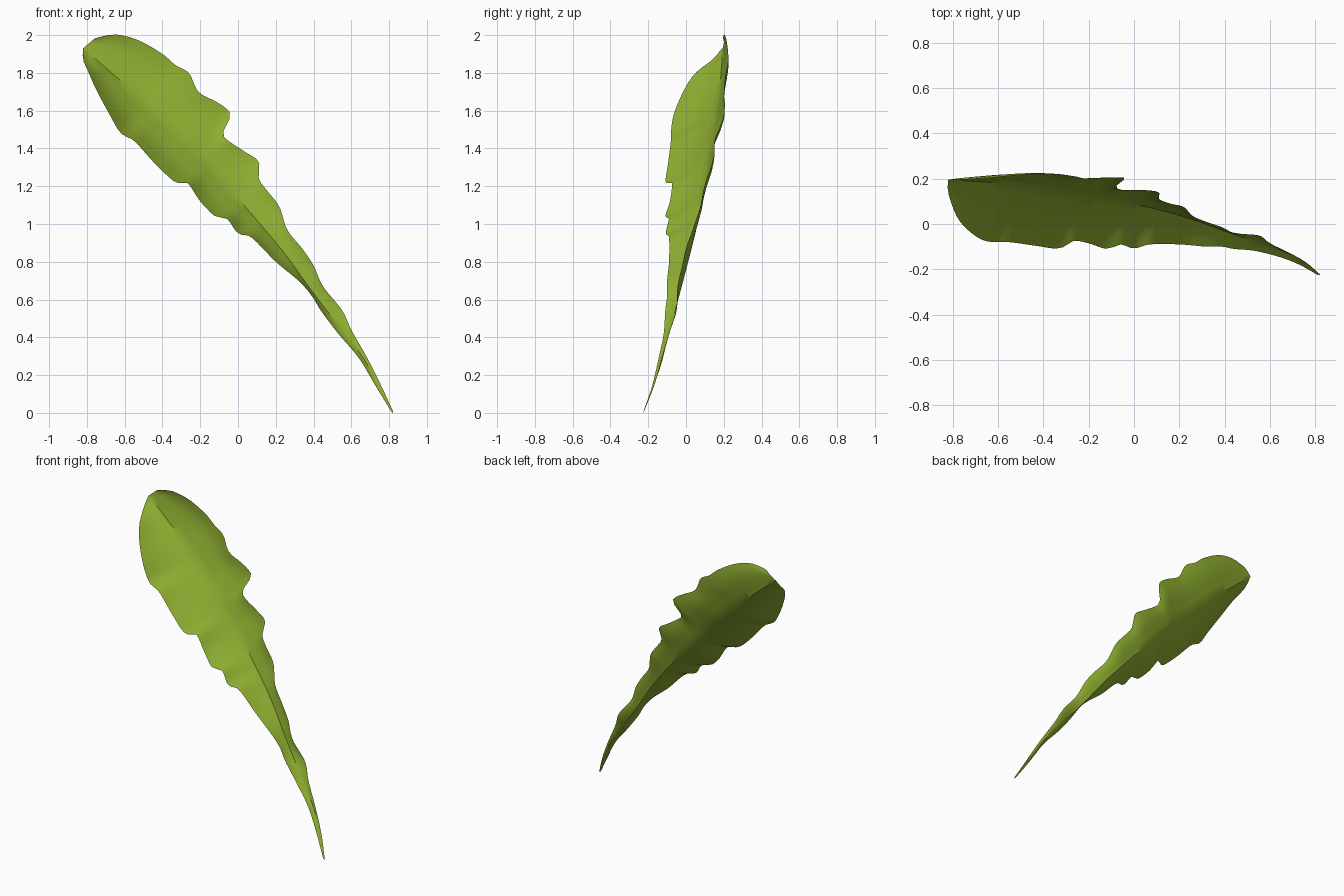
import bpy, bmesh, math
from mathutils import Vector

if "Cube" in bpy.data.objects:
    bpy.data.objects.remove(bpy.data.objects["Cube"])

AXIS = Vector((-0.648, 0, 0.762))      # direction the leaf grows in

# Guide curves (x, y, z) from leaf tip to stem foot
MIDRIB = [(-.82, .195, 1.93), (-.6, .18, 1.74), (-.4, .155, 1.56), (-.24, .125, 1.41),
          (-.1, .105, 1.25), (.1, .065, 1.02), (.25, .022, .84), (.38, -.025, .66),
          (.48, -.06, .53), (.6, -.1, .38), (.7, -.14, .23), (.82, -.225, .0)]
LOWER_EDGE = [(-.82, .19, 1.93), (-.82, .14, 1.87), (-.79, .05, 1.8), (-.75, -.01, 1.71),
              (-.68, -.065, 1.58), (-.62, -.08, 1.48), (-.55, -.08, 1.44), (-.44, -.095, 1.32),
              (-.33, -.108, 1.22), (-.27, -.075, 1.22), (-.2, -.085, 1.12), (-.12, -.11, 1.04),
              (-.06, -.09, 1.03), (0, -.108, .95), (.07, -.09, .93), (.2, -.09, .8),
              (.32, -.1, .7), (.39, -.1, .62), (.44, -.11, .54), (.53, -.118, .42),
              (.64, -.145, .29), (.73, -.18, .14), (.81, -.225, .01)]
UPPER_EDGE = [(-.77, .195, 1.98), (-.69, .2, 2.0), (-.62, .205, 2.0), (-.52, .215, 1.97),
              (-.4, .222, 1.9), (-.33, .22, 1.84), (-.26, .21, 1.8), (-.21, .2, 1.7),
              (-.12, .205, 1.65), (-.06, .205, 1.61), (-.04, .2, 1.57), (-.08, .165, 1.48),
              (-.05, .15, 1.44), (.04, .15, 1.38), (.11, .14, 1.33), (.11, .11, 1.24),
              (.16, .09, 1.17), (.22, .075, 1.09), (.26, .035, .97), (.34, 0, .87),
              (.4, -.02, .78), (.45, -.045, .67), (.55, -.05, .545), (.6, -.085, .44),
              (.69, -.13, .28), (.76, -.17, .14), (.82, -.222, .01)]


def smooth_curve(pts, steps=6):
    """Catmull-Rom curve, stored as (distance along axis, point), sorted."""
    p = [Vector(q) for q in pts]
    p = [p[0]] + p + [p[-1]]
    out = []
    for i in range(1, len(p) - 2):
        a, b, c, d = p[i - 1:i + 3]
        for k in range(steps):
            t = k / steps
            out.append(.5 * (2 * b + (c - a) * t + (2 * a - 5 * b + 4 * c - d) * t * t
                             + (3 * b - a - 3 * c + d) * t ** 3))
    out.append(p[-1])
    return sorted(((q.dot(AXIS), q) for q in out), key=lambda e: e[0])


def sample(curve, s):
    if s <= curve[0][0]:
        return curve[0][1]
    for (s0, a), (s1, b) in zip(curve, curve[1:]):
        if s <= s1:
            return a.lerp(b, (s - s0) / max(s1 - s0, 1e-6))
    return curve[-1][1]


mid, low, up = (smooth_curve(c) for c in (MIDRIB, LOWER_EDGE, UPPER_EDGE))
ROWS, COLS = 90, 5
s_min, s_max = mid[0][0], mid[-1][0]

# Leaf blade: one cupped sheet swept between the two edges and the midrib
bm = bmesh.new()
grid = []
for i in range(ROWS + 1):
    s = s_min + (s_max - s_min) * i / ROWS
    m, l, r = sample(mid, s), sample(low, s), sample(up, s)
    row = []
    for j in range(-COLS, COLS + 1):
        u = abs(j) / COLS
        edge = l if j < 0 else r
        p = m.lerp(edge, u)
        bulge = (.10 if j < 0 else .06) * (edge - m).length
        p.y += bulge * math.sin(math.pi * u ** 1.4)
        row.append(bm.verts.new(p))
    grid.append(row)
for a, b in zip(grid, grid[1:]):
    for j in range(2 * COLS):
        bm.faces.new((a[j], a[j + 1], b[j + 1], b[j]))
bmesh.ops.remove_doubles(bm, verts=bm.verts, dist=.0005)
bm.normal_update()
if sum(f.normal.y * f.calc_area() for f in bm.faces) > 0:
    bmesh.ops.reverse_faces(bm, faces=bm.faces)

mesh = bpy.data.meshes.new("leaf")
bm.to_mesh(mesh)
bm.free()
leaf = bpy.data.objects.new("leaf", mesh)
bpy.context.collection.objects.link(leaf)

green = bpy.data.materials.new("leaf_green")
green.diffuse_color = (.27, .42, .03, 1)
green.use_nodes = True
green.node_tree.nodes["Principled BSDF"].inputs["Base Color"].default_value = green.diffuse_color
mesh.materials.append(green)

bpy.context.view_layer.objects.active = leaf
leaf.select_set(True)
bpy.ops.object.shade_smooth_by_angle(angle=math.radians(35))
